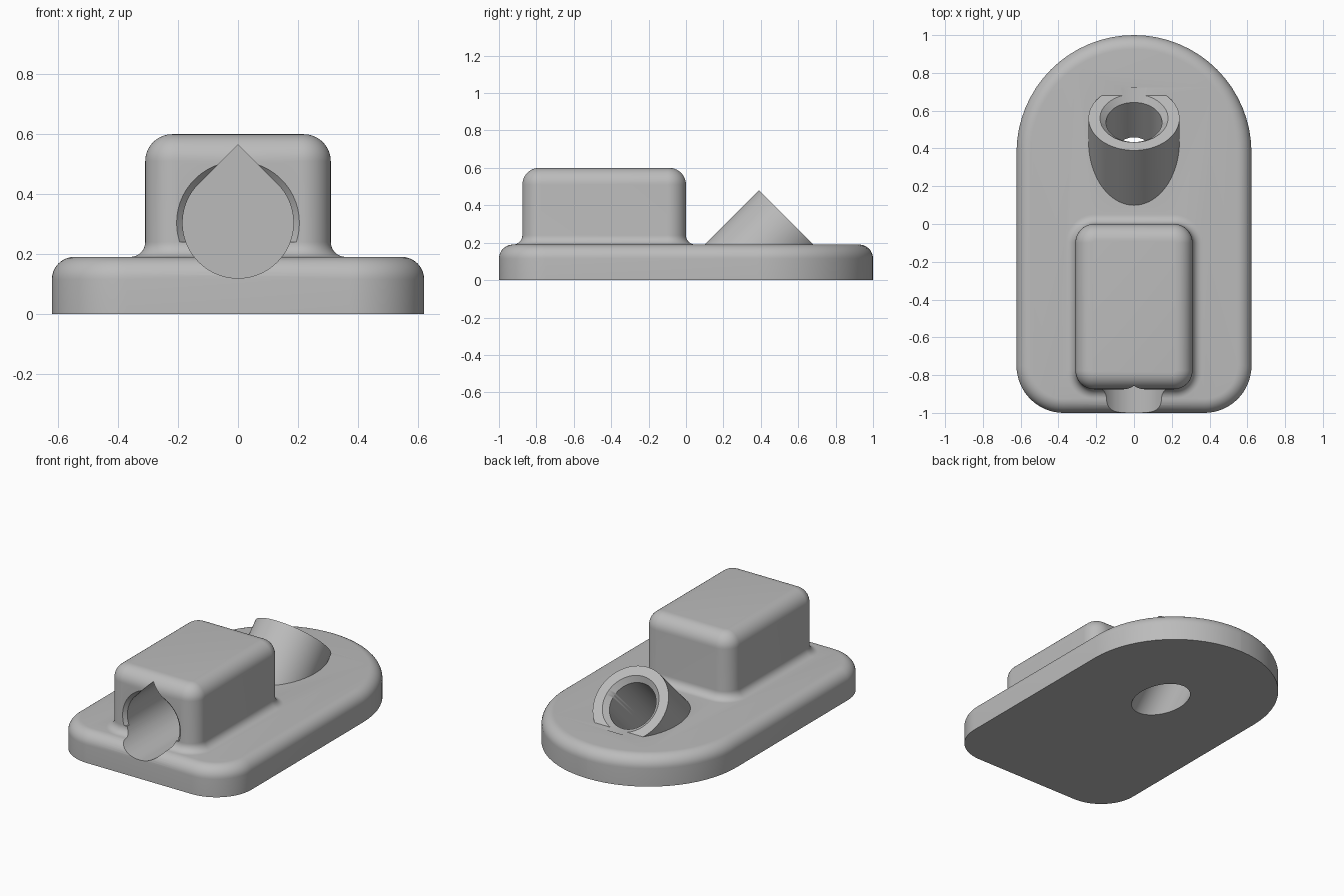
import bpy, bmesh, math
from mathutils import Matrix, Vector

if "Cube" in bpy.data.objects:
    bpy.data.objects.remove(bpy.data.objects["Cube"], do_unlink=True)

grey = bpy.data.materials.new("plain grey")
grey.use_nodes = True
COLOUR = (0.5, 0.5, 0.5, 1)
grey.diffuse_color = COLOUR
grey.node_tree.nodes["Principled BSDF"].inputs["Base Color"].default_value = COLOUR


def make_object(name, bm):
    bmesh.ops.recalc_face_normals(bm, faces=bm.faces)
    mesh = bpy.data.meshes.new(name)
    bm.to_mesh(mesh)
    bm.free()
    mesh.materials.append(grey)
    obj = bpy.data.objects.new(name, mesh)
    bpy.context.collection.objects.link(obj)
    return obj


def loft(name, rings):
    """Skin a stack of equal-length closed rings and cap both ends."""
    bm = bmesh.new()
    rows = [[bm.verts.new(p) for p in ring] for ring in rings]
    for a, b in zip(rows, rows[1:]):
        for i in range(len(a)):
            j = (i + 1) % len(a)
            bm.faces.new((a[i], a[j], b[j], b[i]))
    bm.faces.new(rows[0])
    bm.faces.new(rows[-1])
    return make_object(name, bm)


def outline(half_x, y0, y1, r_front, r_back, grow, z, steps=16):
    """Rounded rectangle, offset outward by grow."""
    corners = [(1, 1, r_back), (-1, 1, r_back), (-1, -1, r_front), (1, -1, r_front)]
    points = []
    for k, (sx, sy, r) in enumerate(corners):
        cx = sx * (half_x - r)
        cy = y1 - r if sy > 0 else y0 + r
        for i in range(steps + 1):
            a = (k + i / steps) * math.pi / 2
            points.append(Vector((cx + (r + grow) * math.cos(a),
                                  cy + (r + grow) * math.sin(a), z)))
    return points


def round_over(r, top, steps=10):
    """Offset and height pairs of a rounded top edge."""
    angles = [i / steps * math.pi / 2 for i in range(steps + 1)]
    return [(r * (math.cos(a) - 1), top - r + r * math.sin(a)) for a in angles]


def cove(r, bottom, steps=8):
    """Offset and height pairs of a concave foot fillet."""
    angles = [i / steps * math.pi / 2 for i in range(steps + 1)]
    return [(r * (1 - math.sin(a)), bottom + r * (1 - math.cos(a))) for a in angles]


def cone(name, r_low, r_high, z_low, z_high, matrix, clip=None):
    """Round solid along its own z, placed by matrix, keeping only z above clip."""
    bm = bmesh.new()
    bmesh.ops.create_cone(bm, cap_ends=True, segments=96, radius1=r_low,
                          radius2=r_high, depth=z_high - z_low,
                          matrix=matrix @ Matrix.Translation((0, 0, (z_low + z_high) / 2)))
    if clip is not None:
        bmesh.ops.bisect_plane(bm, geom=bm.verts[:] + bm.edges[:] + bm.faces[:],
                               plane_co=(0, 0, clip), plane_no=(0, 0, 1), clear_inner=True)
        bmesh.ops.holes_fill(bm, edges=[e for e in bm.edges if e.is_boundary])
    return make_object(name, bm)


# Base plate: round back, rounded front corners, softened top edge
PLATE_TOP = 0.19
plate_profile = [(0, 0)] + round_over(0.075, PLATE_TOP)
body = loft("mount_body", [outline(0.622, -1, 1, 0.25, 0.6219, g, z)
                           for g, z in plate_profile])

# Socket block with a filleted foot
block_profile = [(0.05, 0.1)] + cove(0.05, PLATE_TOP) + round_over(0.09, 0.6)
block = loft("socket_block", [outline(0.31, -0.875, 0, 0.1, 0.1, g, z)
                              for g, z in block_profile])

# Slanted tube leaning toward the back
slant = Matrix.Translation((0, 0.56, 0.31)) @ Matrix.Rotation(-math.pi / 4, 4, "X")
tube = cone("slanted_tube", 0.241, 0.241, -0.9, 0, slant, clip=0.1)

# Cutters: slanted bore and its countersink
bore = cone("bore_cutter", 0.148, 0.148, -1, 0.3, slant)
sink = cone("countersink_cutter", 0.148, 0.212, -0.03, 0.03, slant)

# Cutters: teardrop socket and the lead-in on the block face
R, AXIS_Z = 0.185, 0.304
arc = [math.radians(45 - 270 * i / 72) for i in range(73)]
drop = [(R * math.cos(a), AXIS_Z + R * math.sin(a)) for a in arc]
drop.append((0, AXIS_Z + R * math.sqrt(2)))
socket = loft("socket_cutter", [[Vector((x, y, z)) for x, z in drop] for y in (-1.1, -0.1)])
front = Matrix.Translation((0, -0.875, AXIS_Z)) @ Matrix.Rotation(math.pi / 2, 4, "X")
lead = cone("lead_in_cutter", R, 0.225, -0.02, 0.02, front, clip=0.24)

# Combine everything into one solid
steps = [(block, "UNION"), (tube, "UNION"), (bore, "DIFFERENCE"), (sink, "DIFFERENCE"),
         (socket, "DIFFERENCE"), (lead, "DIFFERENCE")]
for other, operation in steps:
    mod = body.modifiers.new(other.name, "BOOLEAN")
    mod.operation, mod.solver, mod.object = operation, "EXACT", other
bpy.context.view_layer.update()
solid = bpy.data.meshes.new_from_object(body.evaluated_get(bpy.context.evaluated_depsgraph_get()))
body.modifiers.clear()
body.data = solid
for other, _ in steps:
    bpy.data.objects.remove(other, do_unlink=True)

# Smooth shading with crisp edges
bpy.ops.object.select_all(action="DESELECT")
body.select_set(True)
bpy.context.view_layer.objects.active = body
bpy.ops.object.shade_smooth_by_angle(angle=math.radians(30))
